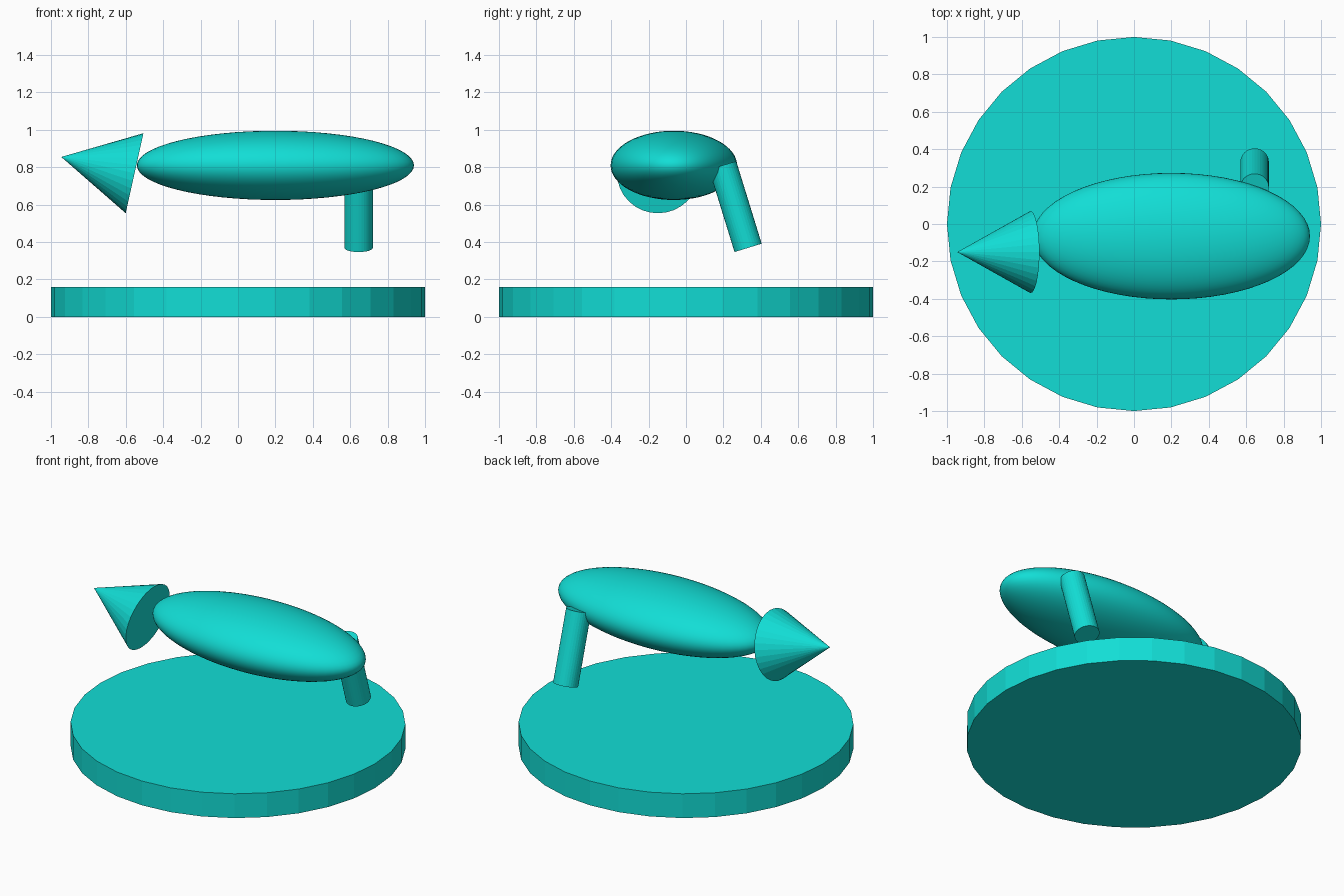
import bpy
import math
from mathutils import Vector

if "Cube" in bpy.data.objects:
    bpy.data.objects.remove(bpy.data.objects["Cube"])

teal = bpy.data.materials.new("turquoise")
teal.diffuse_color = (0.006, 0.73, 0.67, 1.0)
teal.use_nodes = True
teal.node_tree.nodes["Principled BSDF"].inputs["Base Color"].default_value = teal.diffuse_color


def finish(name, smooth=False):
    ob = bpy.context.object
    ob.name = name
    ob.data.materials.append(teal)
    if smooth:
        bpy.ops.object.shade_smooth_by_angle(angle=math.radians(30))
    return ob


def cone_between(name, a, b, r1, r2, sides=32):
    """Cone or cylinder whose axis runs from a to b."""
    a, b = Vector(a), Vector(b)
    axis = b - a
    bpy.ops.mesh.primitive_cone_add(
        vertices=sides, radius1=r1, radius2=r2, depth=axis.length,
        location=(a + b) / 2,
        rotation=axis.to_track_quat('Z', 'Y').to_euler())
    return finish(name)


# Flat round base
cone_between("base_disc", (0, 0, 0), (0, 0, 0.16), 1.0, 1.0)

# Stretched, flattened body floating above the base
bpy.ops.mesh.primitive_uv_sphere_add(segments=64, ring_count=32, radius=1,
                                     location=(0.2, -0.065, 0.81))
bpy.context.object.scale = (0.741, 0.338, 0.185)
bpy.ops.object.transform_apply(location=False, rotation=False, scale=True)
finish("body", smooth=True)

# Tilted cone pointing left
cone_between("nose_cone", (-0.553, -0.15, 0.768), (-0.945, -0.15, 0.855), 0.219, 0)

# Leaning peg at the back right
cone_between("peg", (0.645, 0.332, 0.369), (0.645, 0.196, 0.81), 0.076, 0.076)
